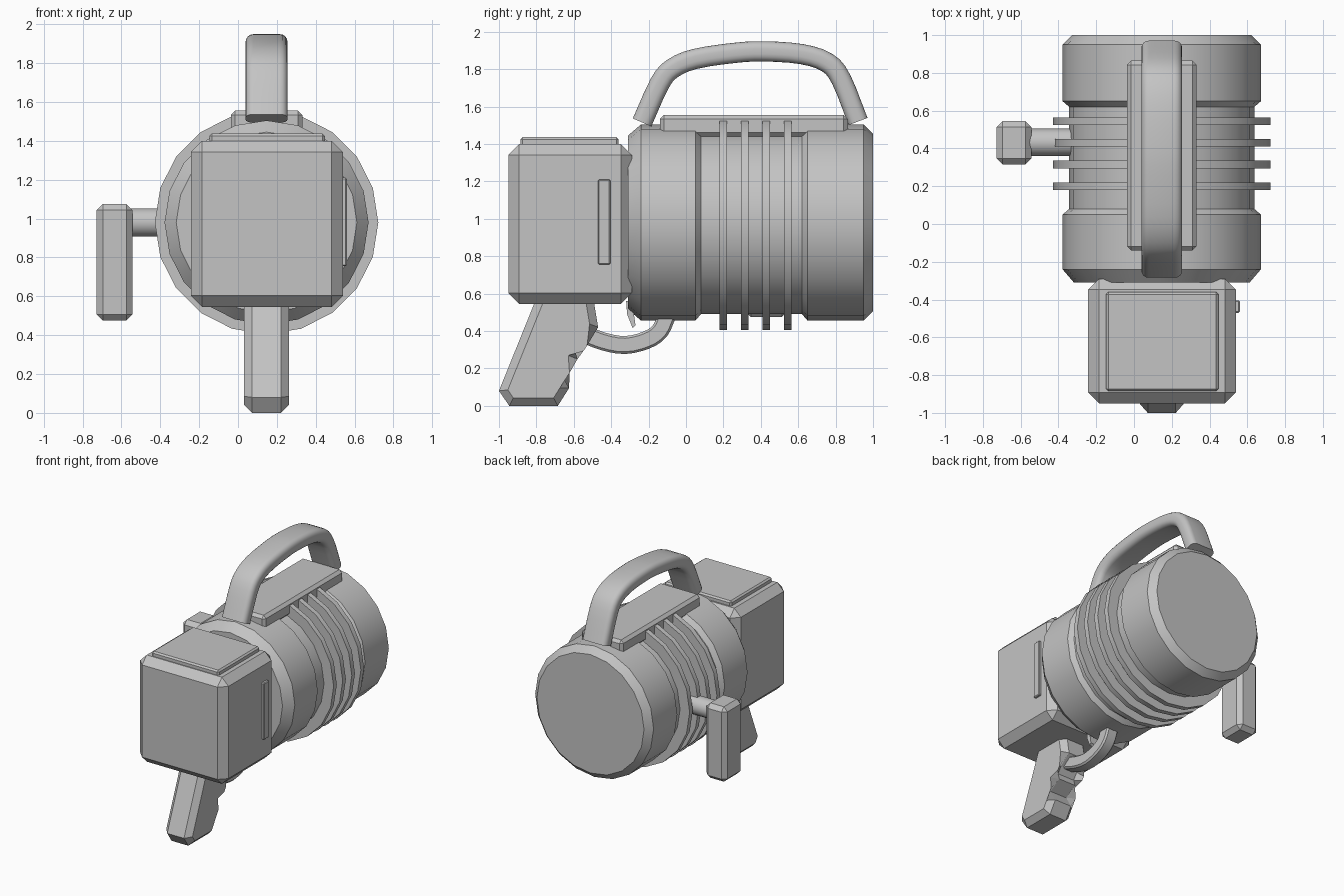
import bpy, bmesh, math
from mathutils import Vector

if "Cube" in bpy.data.objects:
    bpy.data.objects.remove(bpy.data.objects["Cube"])

CX, CZ = 0.147, 0.98   # barrel axis
grey = bpy.data.materials.new("plain grey")
grey.diffuse_color = (0.55, 0.55, 0.55, 1)
grey.use_nodes = True
grey.node_tree.nodes["Principled BSDF"].inputs["Base Color"].default_value = grey.diffuse_color


def finish(name, bm, smooth=None):
    bmesh.ops.recalc_face_normals(bm, faces=bm.faces[:])
    me = bpy.data.meshes.new(name)
    bm.to_mesh(me)
    bm.free()
    me.materials.append(grey)
    ob = bpy.data.objects.new(name, me)
    bpy.context.collection.objects.link(ob)
    if smooth:
        bpy.ops.object.select_all(action='DESELECT')
        ob.select_set(True)
        bpy.context.view_layer.objects.active = ob
        bpy.ops.object.shade_smooth_by_angle(angle=math.radians(smooth))
    return ob


def loft(bm, rings):
    """Skin a list of closed point rings and cap both ends."""
    vs = [[bm.verts.new(p) for p in r] for r in rings]
    n = len(vs[0])
    for a, b in zip(vs, vs[1:]):
        for i in range(n):
            bm.faces.new((a[i], a[(i + 1) % n], b[(i + 1) % n], b[i]))
    return [bm.faces.new(vs[0]), bm.faces.new(vs[-1])]


def box(name, x, y, z, bevel):
    bm = bmesh.new()
    loft(bm, [[(x[0], y[0], h), (x[1], y[0], h), (x[1], y[1], h), (x[0], y[1], h)] for h in z])
    bmesh.ops.bevel(bm, geom=bm.edges[:], offset=bevel, segments=1, affect='EDGES')
    return finish(name, bm)


def lathe(name, profile, sides=20):
    bm = bmesh.new()
    ang = [2 * math.pi * i / sides for i in range(sides)]
    loft(bm, [[(CX + r * math.cos(a), y, CZ + r * math.sin(a)) for a in ang] for y, r in profile])
    return finish(name, bm, 30)


def slab(name, pts, half, bevel):
    """Extrude a y-z outline across x and chamfer its two side faces."""
    bm = bmesh.new()
    caps = loft(bm, [[(CX + s * half, y, z) for y, z in pts] for s in (-1, 1)])
    if bevel:
        edges = list({e for f in caps for e in f.edges})
        bmesh.ops.bevel(bm, geom=edges, offset=bevel, segments=1, affect='EDGES')
    return finish(name, bm)


def sweep(name, pts, hw, ht, r, steps=3, seg=4):
    """Sweep a rounded rectangle along a smoothed y-z path."""
    P = [Vector((0, y, z)) for y, z in pts]
    P = [2 * P[0] - P[1]] + P + [2 * P[-1] - P[-2]]
    path = []
    for a, b, c, d in zip(P, P[1:], P[2:], P[3:]):
        for k in range(steps):
            t = k / steps
            path.append(0.5 * (2 * b + (c - a) * t + (2 * a - 5 * b + 4 * c - d) * t * t
                               + (3 * b - a - 3 * c + d) * t ** 3))
    path.append(P[-2])
    section = []
    for q, (sx, sy) in enumerate(((1, 1), (-1, 1), (-1, -1), (1, -1))):
        for k in range(seg + 1):
            a = math.pi / 2 * (q + k / seg)
            section.append((sx * (hw - r) + r * math.cos(a), sy * (ht - r) + r * math.sin(a)))
    rings = []
    for i, p in enumerate(path):
        t = (path[min(i + 1, len(path) - 1)] - path[max(i - 1, 0)]).normalized()
        n = Vector((0, -t.z, t.y))
        rings.append([p + n * v + Vector((CX + u, 0, 0)) for u, v in section])
    bm = bmesh.new()
    loft(bm, rings)
    return finish(name, bm, 35)


# Barrel with a waist, and its cooling fins
lathe("barrel", [(-0.31, 0.465), (-0.24, 0.525), (0.05, 0.525), (0.08, 0.49),
                 (0.62, 0.49), (0.65, 0.525), (0.95, 0.525), (1.0, 0.475)])
for i in range(4):
    y = 0.2 + 0.115 * i
    lathe(f"barrel_fin_{i + 1}", [(y - 0.02, 0.575), (y + 0.02, 0.575)])

# Top plate and carrying handle
box("top_plate", (-0.037, 0.331), (-0.14, 0.865), (1.44, 1.555), 0.022)
sweep("carry_handle", [(-.235, 1.515), (-.14, 1.725), (-.07, 1.805), (.05, 1.855), (.26, 1.887),
                       (.42, 1.895), (.62, 1.88), (.755, 1.835), (.83, 1.745), (.92, 1.52)],
      0.108, 0.054, 0.04)

# Rear housing with lid and side plate
box("housing", (-0.243, 0.54), (-0.95, -0.29), (0.545, 1.4), 0.058)
box("housing_lid", (-0.147, 0.447), (-0.885, -0.36), (1.37, 1.437), 0.012)
box("side_plate", (0.5, 0.56), (-0.47, -0.405), (0.755, 1.21), 0.006)

# Pistol grip with finger notches, trigger and guard
slab("pistol_grip", [(-.79, .60), (-1.0, .08), (-.945, 0), (-.685, 0), (-.625, .095), (-.68, .19),
                     (-.58, .25), (-.595, .30), (-.56, .35), (-.47, .42), (-.50, .60)], 0.116, 0.042)
slab("trigger", [(-.32, .56), (-.315, .49), (-.285, .415), (-.27, .43), (-.28, .50), (-.26, .56)],
     0.035, 0)
sweep("trigger_guard", [(-.57, .395), (-.445, .345), (-.325, .325), (-.21, .352),
                        (-.14, .40), (-.105, .475)], 0.05, 0.048, 0.012, seg=1)

# Side grip on a short shaft
bm = bmesh.new()
ang = [2 * math.pi * i / 16 for i in range(16)]
loft(bm, [[(x, 0.432 + 0.073 * math.cos(a), CZ + 0.073 * math.sin(a)) for a in ang]
          for x in (-0.58, -0.3)])
finish("side_grip_shaft", bm, 30)
box("side_grip", (-0.727, -0.543), (0.315, 0.545), (0.475, 1.075), 0.032)
